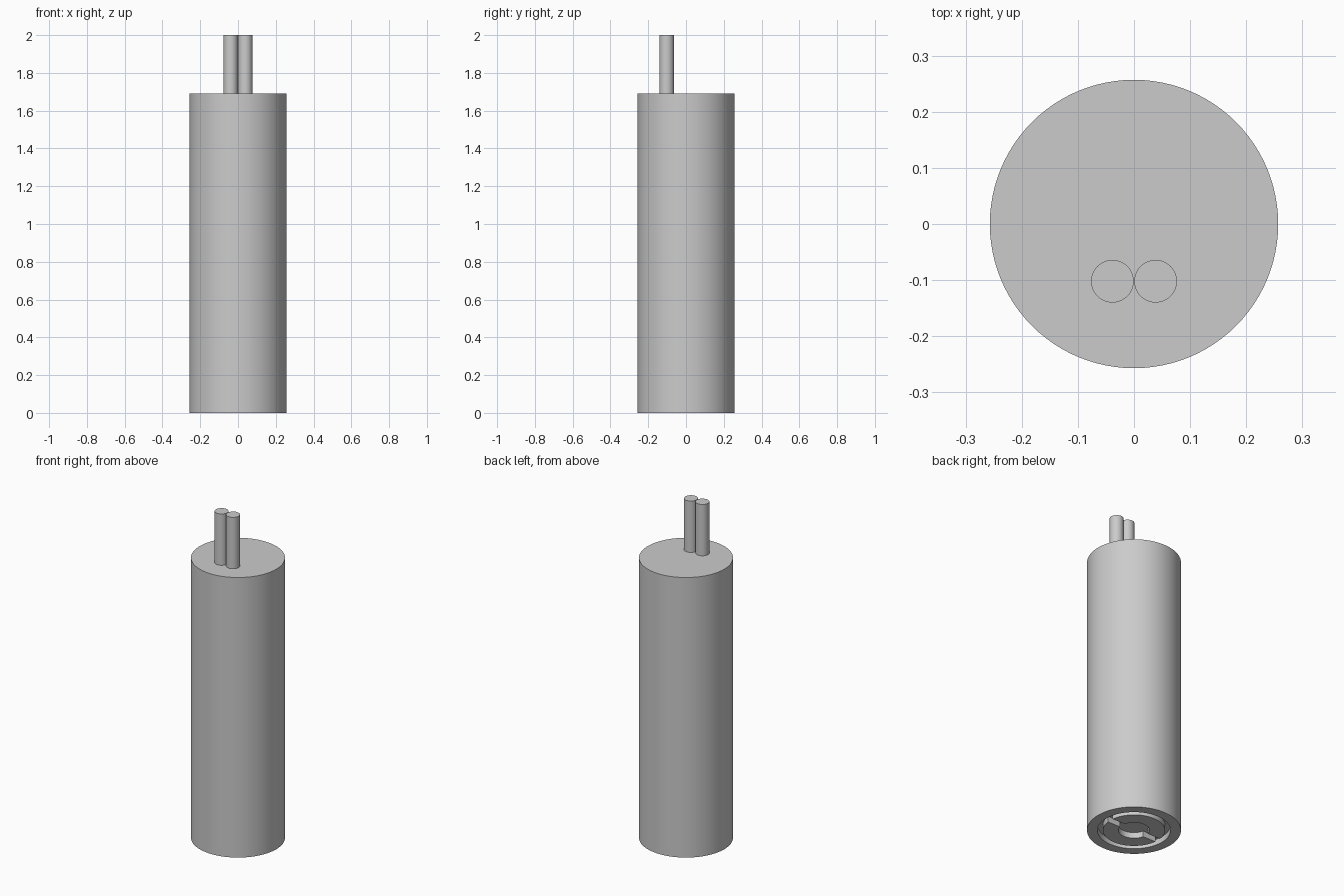
import bpy, bmesh, math
from mathutils import Matrix, Vector

cube = bpy.data.objects.get("Cube")
if cube:
    bpy.data.objects.remove(cube, do_unlink=True)

HEIGHT, RADIUS = 1.69, 0.257
RECESS_R, RECESS_Z = 0.2, 0.035
RING_OUT, RING_IN, SLOT = 0.17, 0.085, 0.02

grey = bpy.data.materials.new("plain grey")
grey.use_nodes = True
colour = (0.6, 0.6, 0.6, 1)
grey.diffuse_color = colour
grey.node_tree.nodes["Principled BSDF"].inputs["Base Color"].default_value = colour


def finish(name, bm):
    bmesh.ops.remove_doubles(bm, verts=bm.verts, dist=1e-5)
    bmesh.ops.recalc_face_normals(bm, faces=bm.faces)
    mesh = bpy.data.meshes.new(name)
    bm.to_mesh(mesh)
    bm.free()
    mesh.materials.append(grey)
    obj = bpy.data.objects.new(name, mesh)
    bpy.context.collection.objects.link(obj)
    bpy.ops.object.select_all(action="DESELECT")
    obj.select_set(True)
    bpy.context.view_layer.objects.active = obj
    bpy.ops.object.shade_smooth_by_angle(angle=math.radians(30))
    return obj


def lathe(name, profile, sides, centre=(0, 0)):
    bm = bmesh.new()
    verts = [bm.verts.new((r, 0, z)) for r, z in profile]
    edges = [bm.edges.new(pair) for pair in zip(verts, verts[1:])]
    bmesh.ops.spin(bm, geom=verts + edges, cent=(0, 0, 0), axis=(0, 0, 1),
                   angle=math.tau, steps=sides, use_merge=True)
    bmesh.ops.translate(bm, verts=bm.verts, vec=(*centre, 0))
    return finish(name, bm)


def arc(radius, steps=32):
    start = math.asin(SLOT / radius)
    angles = [start + (math.pi - 2 * start) * i / steps for i in range(steps + 1)]
    return [Vector((radius * math.cos(a), radius * math.sin(a), 0)) for a in angles]


def half_ring(name, turn):
    bm = bmesh.new()
    outer, inner = arc(RING_OUT), arc(RING_IN)
    rows = [[bm.verts.new(p) for p in row] for row in (outer, inner)]
    for i in range(len(outer) - 1):
        bm.faces.new((rows[0][i], rows[0][i + 1], rows[1][i + 1], rows[1][i]))
    grown = bmesh.ops.extrude_face_region(bm, geom=bm.faces[:])["geom"]
    top = [v for v in grown if isinstance(v, bmesh.types.BMVert)]
    bmesh.ops.translate(bm, verts=top, vec=(0, 0, RECESS_Z))
    bmesh.ops.rotate(bm, verts=bm.verts, cent=(0, 0, 0),
                     matrix=Matrix.Rotation(turn, 3, "Z"))
    return finish(name, bm)


# Body with a round recess underneath
lathe("body", [(0, RECESS_Z), (RECESS_R, RECESS_Z), (RECESS_R, 0),
               (RADIUS, 0), (RADIUS, HEIGHT), (0, HEIGHT)], 96)

# Two half rings in the recess, parted by a slot
half_ring("back_base_ring", 0)
half_ring("front_base_ring", math.pi)

# Pair of rods on top
for name, side in (("left_rod", 1), ("right_rod", -1)):
    lathe(name, [(0, HEIGHT), (0.038, HEIGHT), (0.038, 2), (0, 2)], 48,
          (side * 0.0385, -0.102))
